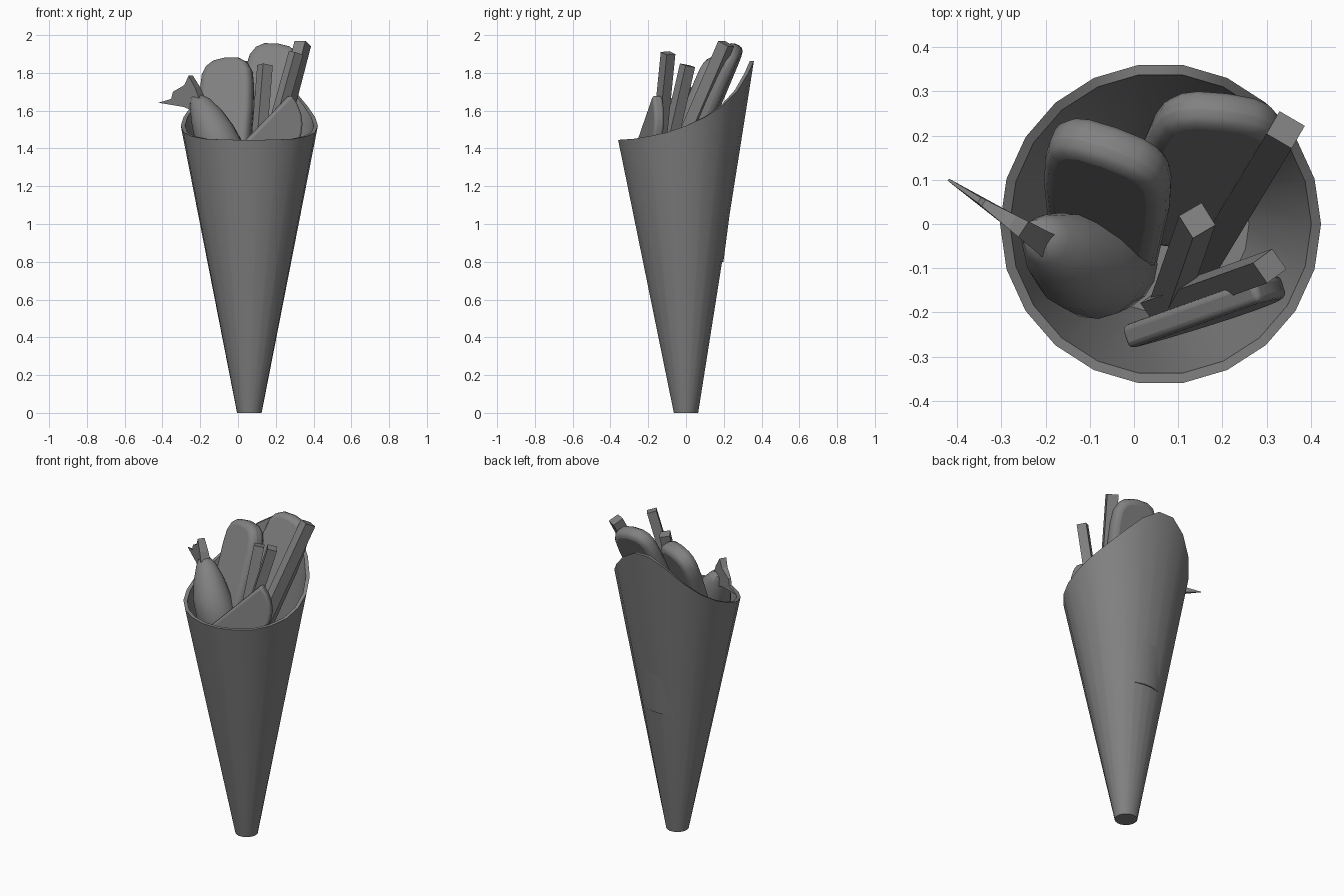
import bpy, bmesh, math
from mathutils import Vector, Matrix

cube = bpy.data.objects.get("Cube")
if cube:
    bpy.data.objects.remove(cube)

GREY = (0.22, 0.22, 0.22, 1)
grey = bpy.data.materials.new("plain grey")
grey.use_nodes = True
grey.diffuse_color = GREY
grey.node_tree.nodes["Principled BSDF"].inputs["Base Color"].default_value = GREY


def finish(name, bm, smooth=True, bevel=0, angle=35):
    bmesh.ops.recalc_face_normals(bm, faces=bm.faces)
    mesh = bpy.data.meshes.new(name)
    bm.to_mesh(mesh)
    bm.free()
    obj = bpy.data.objects.new(name, mesh)
    bpy.context.collection.objects.link(obj)
    mesh.materials.append(grey)
    if bevel:
        mod = obj.modifiers.new("Bevel", 'BEVEL')
        mod.width, mod.segments = bevel, 3
        mod.angle_limit = math.radians(50)
    if smooth:
        bpy.ops.object.select_all(action='DESELECT')
        obj.select_set(True)
        bpy.context.view_layer.objects.active = obj
        bpy.ops.object.shade_smooth_by_angle(angle=math.radians(angle))
    return obj


def loft(bm, rings, caps=True):
    rows = [[bm.verts.new(p) for p in ring] for ring in rings]
    n = len(rows[0])
    for a, b in zip(rows, rows[1:]):
        for i in range(n):
            j = (i + 1) % n
            bm.faces.new((a[i], a[j], b[j], b[i]))
    if caps:
        bm.faces.new(rows[0])
        bm.faces.new(rows[-1])


def frame(origin, lean, yaw):
    """Columns: width direction, thickness direction, length direction."""
    d = Vector(lean).normalized()
    u = Vector((math.cos(yaw), math.sin(yaw), 0))
    u = (u - d * u.dot(d)).normalized()
    m = Matrix((u, d.cross(u), d)).transposed().to_4x4()
    return Matrix.Translation(origin) @ m


def slab(name, outline, thickness, matrix, bevel):
    """Outline in width/length, thickened both ways."""
    bm = bmesh.new()
    loft(bm, [[matrix @ Vector((x, s * thickness / 2, z)) for x, z in outline]
              for s in (-1, 1)])
    return finish(name, bm, bevel=bevel, angle=40)


# Paper cone: scooped rim, thin wall and an inner floor
SIDES, AXIS = 22, 0.06
RIM = [(-0.363, 1.445), (-0.25, 1.453), (-0.1, 1.485), (0, 1.52), (0.1, 1.565),
       (0.2, 1.63), (0.3, 1.735), (0.363, 1.87)]


def rim_height(y):
    for (y0, z0), (y1, z1) in zip(RIM, RIM[1:]):
        if y <= y1:
            return z0 + (z1 - z0) * (y - y0) / (y1 - y0)
    return RIM[-1][1]


def cone_ring(radius, height=None):
    ring = []
    for i in range(SIDES):
        a = math.tau * i / SIDES
        z = rim_height(0.363 * math.sin(a)) if height is None else height
        ring.append((AXIS + radius * math.cos(a), radius * math.sin(a), z))
    return ring


bm = bmesh.new()
loft(bm, [cone_ring(0.065, 0), cone_ring(0.363), cone_ring(0.341), cone_ring(0.2, 0.8)])
finish("paper_cone", bm)

# Square-cut fries: tip centre, lean, turn, size
fries = [
    ("long_fry", (0.343, 0.213, 1.955), (0.26, 0.43, 1), -30, 0.066),
    ("middle_fry", (0.143, 0.008, 1.84), (0.08, 0.23, 1), 32, 0.06),
    ("side_fry", (0.307, -0.095, 1.905), (0.28, 0.1, 1), 35, 0.056),
]
for name, tip, lean, turn, size in fries:
    m = frame(tip, lean, math.radians(turn))
    h = size / 2
    square = [(-h, -h), (h, -h), (h, h), (-h, h)]
    bm = bmesh.new()
    loft(bm, [[m @ Vector((x, y, z)) for x, y in square] for z in (-0.95, 0)])
    finish(name, bm, smooth=False)

# Battered fillets: tongue-shaped slabs with soft edges
half = 0.145
tongue = [(-half * 0.8, -0.75), (half * 0.8, -0.75), (half, -0.3)]
for i in range(9):
    a = math.pi * i / 8
    c, s = math.cos(a), math.sin(a)
    tongue.append((half * math.copysign(abs(c) ** 0.75, c), -0.16 + 0.16 * s ** 0.75))
tongue.append((-half, -0.3))
slab("left_fillet", tongue, 0.1,
     frame((-0.055, 0.185, 1.875), (0.02, 0.4, 1), math.radians(-22)), 0.035)
slab("back_fillet", tongue, 0.09,
     frame((0.21, 0.265, 1.95), (0.18, 0.42, 1), math.radians(-4)), 0.035)

# Lemon wedge: half disc with its straight side facing up and left
half_disc = []
for i in range(13):
    a = math.radians(45 - 180 * i / 12)
    half_disc.append((0.222 * math.cos(a), 0.222 * math.sin(a)))
slab("lemon_wedge", half_disc, 0.055,
     frame((0.125, -0.205, 1.53), (0, 0.05, 1), math.radians(17)), 0.015)

# Prawn body: round sections swelling away from the neck
stations = [
    ((-0.225, -0.02, 1.675), 0.03), ((-0.2, -0.035, 1.64), 0.058),
    ((-0.165, -0.06, 1.57), 0.088), ((-0.125, -0.085, 1.48), 0.11),
    ((-0.08, -0.1, 1.38), 0.118), ((-0.04, -0.1, 1.27), 0.1),
    ((-0.02, -0.1, 1.18), 0.05),
]
bm = bmesh.new()
rings = []
for centre, radius in stations:
    m = frame(centre, (-0.4, 0.25, 1), 0)
    rings.append([m @ Vector((radius * math.cos(math.tau * i / 16),
                              radius * math.sin(math.tau * i / 16), 0))
                  for i in range(16)])
loft(bm, rings)
finish("prawn_body", bm, angle=60)

# Prawn tail: upright two-pronged fan, thick at the neck and thin at the tips
fan = [(-0.185, 1.65), (-0.24, 1.605), (-0.28, 1.62), (-0.42, 1.642), (-0.35, 1.662),
       (-0.34, 1.7), (-0.275, 1.735), (-0.25, 1.785), (-0.212, 1.72)]
bm = bmesh.new()
sides = []
for s in (-1, 1):
    ring = []
    for x, z in fan:
        thick = 0.028 * max(0.1, (x + 0.4) / 0.2)
        ring.append(Vector((x, -0.045 - 0.66 * (x + 0.2), z))
                    + Vector((0.55, 0.83, 0)) * s * thick)
    sides.append(ring)
loft(bm, sides)
finish("prawn_tail", bm, smooth=False)
